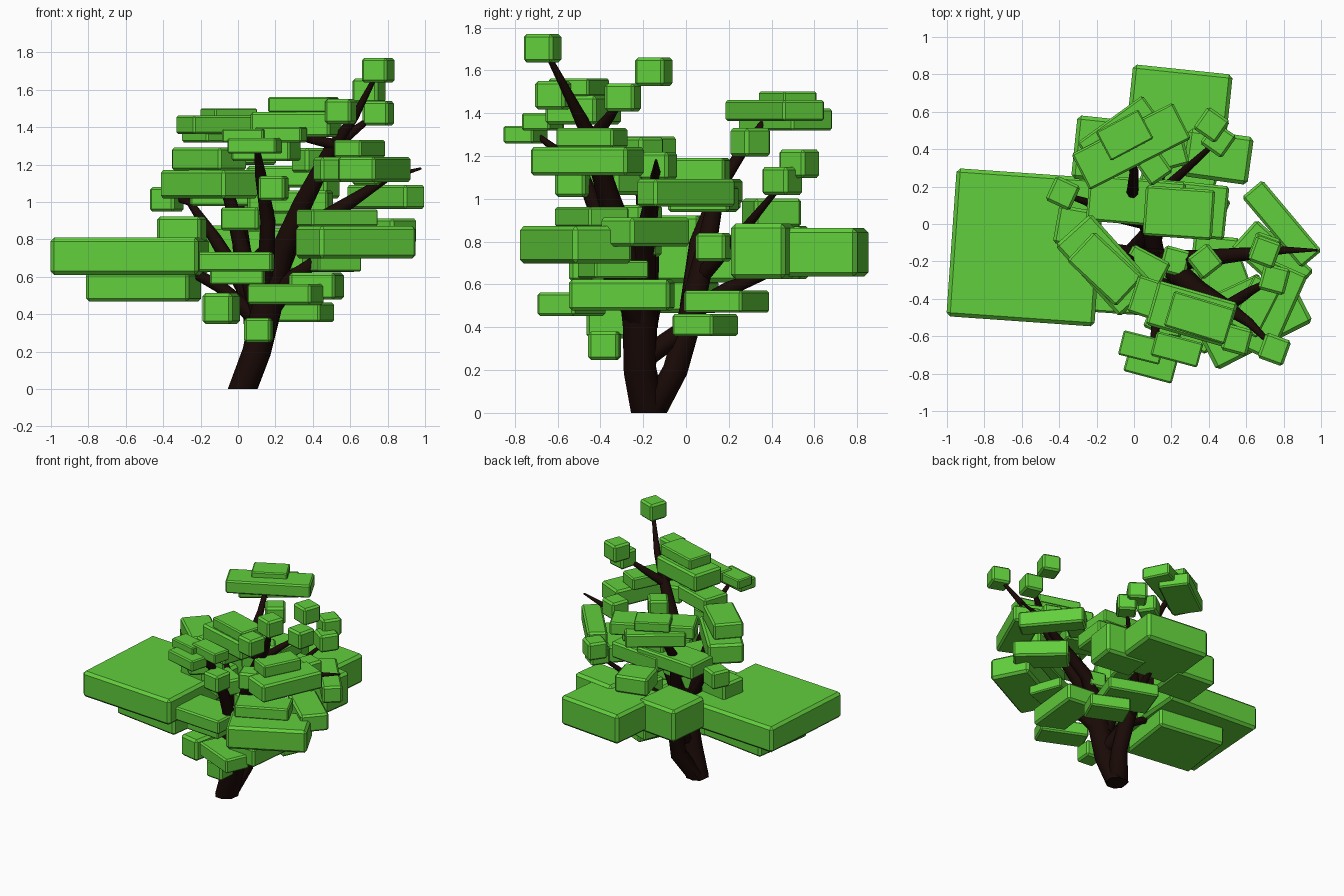
import bpy
from math import radians


def material(name, rgb):
    m = bpy.data.materials.new(name)
    m.diffuse_color = (*rgb, 1)
    return m


GREEN = material("leaf_green", (0.12, 0.62, 0.045))
BROWN = material("bark_brown", (0.010, 0.003, 0.002))
GROW = 1.03


def leaf(name, x, y, sx, sy, z0, z1, rot):
    """Chamfered foliage block, turned about z."""
    bpy.ops.mesh.primitive_cube_add(size=1, location=(x, y, (z0 + z1) / 2),
                                    rotation=(0, 0, radians(rot)))
    ob = bpy.context.object
    ob.name = name
    ob.scale = (sx * GROW, sy * GROW, (z1 - z0) * GROW)
    bpy.ops.object.transform_apply(location=False, rotation=False, scale=True)
    bev = ob.modifiers.new("chamfer", 'BEVEL')
    bev.width = min(0.02, 0.11 * min(sx, sy, z1 - z0))
    bev.segments = 1
    ob.data.materials.append(GREEN)


def branch(name, points):
    """Tapered eight-sided limb through (x, y, z, radius) points."""
    cu = bpy.data.curves.new(name, 'CURVE')
    cu.dimensions = '3D'
    cu.bevel_depth = 1
    cu.bevel_resolution = 2
    cu.use_fill_caps = True
    sp = cu.splines.new('POLY')
    sp.points.add(len(points) - 1)
    for p, (x, y, z, r) in zip(sp.points, points):
        p.co = (x, y, z, 1)
        p.radius = r
    ob = bpy.data.objects.new(name, cu)
    bpy.context.collection.objects.link(ob)
    cu.materials.append(BROWN)
    bpy.ops.object.select_all(action='DESELECT')
    ob.select_set(True)
    bpy.context.view_layer.objects.active = ob
    bpy.ops.object.convert(target='MESH')
    ob = bpy.context.object
    for v in ob.data.vertices:          # flat foot on the ground
        if v.co.z < .06:
            v.co.z = 0
    bpy.ops.object.shade_smooth_by_angle(angle=radians(50))


# Trunks and the limbs they carry
branch("front_trunk", [(.025, -.175, 0, .088), (.10, -.215, .2, .08), (.15, -.215, .42, .085),
                       (.24, -.27, .75, .065), (.35, -.36, 1.0, .055), (.49, -.44, 1.27, .04),
                       (.62, -.53, 1.45, .025), (.74, -.65, 1.68, .012)])
branch("back_trunk", [(.025, -.16, 0, .08), (.10, -.05, .2, .06), (.08, .02, .45, .06),
                      (.02, .09, .75, .05), (-.01, .15, 1.05, .035), (0, .28, 1.25, .025),
                      (-.03, .4, 1.4, .015)])
branch("right_limb", [(.18, -.2, .55, .06), (.3, -.19, .82, .05), (.6, -.16, 1.0, .035),
                      (.8, -.14, 1.13, .02), (.98, -.14, 1.18, .006)])
branch("low_right_limb", [(.15, -.2, .4, .06), (.3, -.32, .6, .045), (.55, -.45, .78, .02)])
branch("front_limb", [(.14, -.22, .45, .05), (.16, -.4, .9, .04), (.12, -.5, 1.15, .03),
                      (.1, -.7, 1.3, .012)])
branch("left_front_limb", [(.12, -.19, .4, .06), (.02, -.17, .75, .045), (-.04, -.2, 1.0, .035),
                           (-.12, -.23, 1.2, .012)])
branch("left_limb", [(.06, .02, .5, .05), (-.12, .05, .8, .035), (-.26, .12, 1.0, .02),
                     (-.38, .16, 1.03, .01)])
branch("low_left_limb", [(.12, -.19, .36, .05), (-.1, -.14, .55, .035), (-.35, -.13, .68, .02)])
branch("cross_limb", [(.12, -.19, .26, .05), (.09, -.02, .38, .045)])
branch("back_right_limb", [(.05, .08, .65, .04), (.22, .24, .82, .025), (.44, .44, 1.06, .012)])
branch("low_back_limb", [(.06, .04, .48, .045), (.12, .2, .58, .035), (.2, .5, .7, .015)])
branch("upper_right_twig", [(.5, -.44, 1.28, .035), (.62, -.36, 1.38, .025), (.75, -.29, 1.48, .01)])
branch("upper_left_twig", [(.55, -.47, 1.3, .03), (.38, -.47, 1.34, .025), (.3, -.48, 1.4, .02)])

# Low side and back canopy
leaf("left_canopy", -.58, -.125, .77, .77, .613, .807, -4)
leaf("left_canopy_under", -.505, -.13, .54, .48, .47, .62, -8)
leaf("back_canopy", .235, .57, .52, .5, .64, .86, -6)
leaf("back_right_canopy", .45, .36, .34, .25, .63, .88, -8)
leaf("back_left_canopy", -.15, .395, .33, .33, .63, .87, -6)
leaf("back_canopy_cap", .15, .4, .24, .22, .87, 1.0, 15)
leaf("left_cap", -.3, -.02, .23, .2, .78, .92, -10)

# Back crown
leaf("back_crown_low", -.06, .465, .42, .23, 1.32, 1.42, 36)
leaf("back_crown_top", -.015, .415, .59, .21, 1.365, 1.46, 27)
leaf("back_crown_cap", -.05, .475, .25, .17, 1.43, 1.5, 28)

# Centre plates
leaf("centre_plate_top", .24, .06, .36, .26, 1.08, 1.19, -4)
leaf("centre_plate_low", .28, .08, .42, .28, .94, 1.06, -6)
leaf("centre_plate_left", .01, .12, .5, .24, .98, 1.09, -5)
leaf("low_plate_a", .335, .09, .3, .2, .36, .46, -24)
leaf("low_plate_b", .22, .19, .38, .28, .47, .57, -20)

# Left front plates
leaf("left_front_top", -.155, -.24, .35, .21, 1.17, 1.29, -43)
leaf("left_front_low", -.155, -.22, .5, .25, 1.02, 1.17, -48)
leaf("inner_plate", .05, -.25, .22, .2, .85, .97, -28)

# Front upper plates
leaf("front_plate_a", .15, -.42, .32, .2, 1.22, 1.33, -18)
leaf("front_plate_b", .31, -.48, .43, .24, 1.35, 1.48, -16)
leaf("front_plate_top", .35, -.5, .33, .19, 1.48, 1.56, -17)
leaf("front_tip_a", .09, -.75, .26, .14, 1.26, 1.34, -15)
leaf("front_tip_b", .23, -.67, .25, .13, 1.32, 1.40, -15)
leaf("front_tip_c", .04, -.66, .22, .13, 1.32, 1.39, -14)

# Right front plates
leaf("right_front_block", .63, -.515, .56, .3, .70, .87, 27)
leaf("right_front_cap", .53, -.44, .38, .2, .87, .96, 25)
leaf("right_high_plate", .73, -.46, .48, .21, 1.11, 1.24, 66)
leaf("right_high_cap", .65, -.44, .29, .16, 1.24, 1.33, 63)
leaf("right_long_plate", .79, .0, .48, .14, .965, 1.09, -50)
leaf("right_mid_plate", .74, -.19, .4, .2, .78, .91, -42)
leaf("right_under_plate", .5, -.34, .24, .26, .63, .71, 20)

# Low front plates
leaf("low_front_wide", -.01, -.34, .39, .28, .63, .73, -4)
leaf("low_front_small", .0, -.33, .28, .2, .56, .64, -4)
leaf("low_front_plate", .255, -.535, .36, .185, .455, .56, -24)
leaf("low_side_plate", .42, -.3, .24, .46, .48, .62, -6)
leaf("low_left_cube", -.09, -.34, .16, .22, .35, .51, -12)

# Small twig-end cubes: x, y, base height, turn
cubes = [(.415, .53, 1.1, -35), (.45, .45, 1.02, -35), (.11, .3, 1.2, 35), (-.38, .165, .95, -25),
         (.11, -.38, .25, -5), (.75, -.67, 1.64, -20), (.7, -.15, 1.53, -20), (.75, -.295, 1.41, -15),
         (.55, -.62, 1.42, -15), (.19, -.53, 1.01, -10), (.49, -.55, 1.11, 20), (.38, -.2, 1.16, 38),
         (.22, .13, .71, -15), (.7, -.13, 1.09, -20), (.22, -.2, .73, -15)]
for i, (x, y, z, r) in enumerate(cubes):
    leaf(f"leaf_cube_{i}", x, y, .14, .14, z, z + .128, r)
